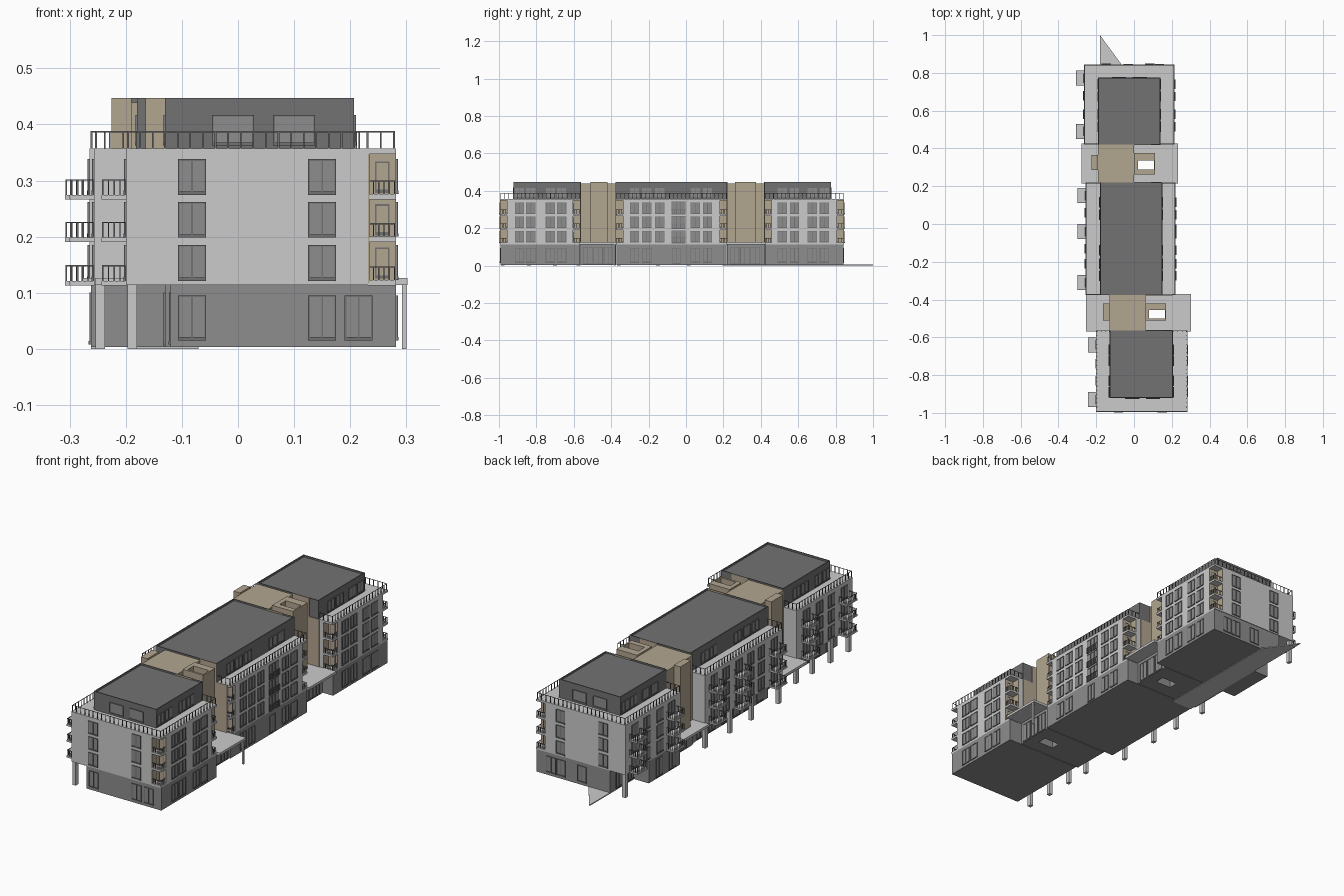
import bpy, bmesh
from collections import defaultdict

if "Cube" in bpy.data.objects:
    bpy.data.objects.remove(bpy.data.objects["Cube"])

parts = defaultdict(bmesh.new)


def prism(name, pts, z0, z1):
    bm = parts[name]
    f = bm.faces.new([bm.verts.new((x, y, z0)) for x, y in pts])
    top = bmesh.ops.extrude_face_region(bm, geom=[f])["geom"]
    for v in top:
        if isinstance(v, bmesh.types.BMVert):
            v.co.z = z1


def box(name, x0, x1, y0, y1, z0, z1):
    prism(name, [(x0, y0), (x1, y0), (x1, y1), (x0, y1)], z0, z1)


def ring(name, o, i, z0, z1):
    """Rectangular block o with a rectangular hole i, both (x0, x1, y0, y1)."""
    box(name, o[0], i[0], o[2], o[3], z0, z1)
    box(name, i[1], o[1], o[2], o[3], z0, z1)
    box(name, i[0], i[1], o[2], i[2], z0, z1)
    box(name, i[0], i[1], i[3], o[3], z0, z1)


def on_wall(name, axis, c, s, a0, a1, z0, z1, d):
    """Box lying on a wall at coordinate c, projecting d in direction s."""
    lo, hi = sorted((c - s * 0.001, c + s * d))
    if axis == 'x':
        box(name, lo, hi, a0, a1, z0, z1)
    else:
        box(name, a0, a1, lo, hi, z0, z1)


def window(axis, c, s, m, z0, z1, w=0.05, panes=2):
    a0, a1, t = m - w / 2, m + w / 2, 0.003
    on_wall("window_glass", axis, c, s, a0, a1, z0, z1, 0.001)
    for k in range(panes + 1):
        p = a0 + (w - t) * k / panes
        on_wall("window_frames", axis, c, s, p, p + t, z0, z1, 0.003)
    on_wall("window_frames", axis, c, s, a0, a1, z1 - t, z1, 0.003)
    on_wall("window_frames", axis, c, s, a0, a1, z0, z0 + 2 * t, 0.004)


def railing(name, pts, z, h, step, t=0.003):
    """Bars and a thin top rail along an axis-aligned path."""
    for (xa, ya), (xb, yb) in zip(pts, pts[1:]):
        n = max(1, round((abs(xb - xa) + abs(yb - ya)) / step))
        for k in range(n + 1):
            x, y = xa + (xb - xa) * k / n, ya + (yb - ya) * k / n
            box(name, x - t / 2, x + t / 2, y - t / 2, y + t / 2, z, z + h)
        box(name, min(xa, xb) - .001, max(xa, xb) + .001,
            min(ya, yb) - .001, max(ya, yb) + .001, z + h - 0.002, z + h)


G, R, T = 0.117, 0.357, 0.447          # ground top, terrace, roof
FLOORS = (0.119, 0.196, 0.272)         # upper floor levels
NX, NY = 0.05, 0.04                    # corner loggia size

# x0, x1, y0, y1, penthouse rectangle, ground west x,
# west balconies, west windows, east windows, column positions
SECTIONS = [
    (-0.20, 0.282, -0.995, -0.565, (-0.13, 0.207, -0.922, -0.565), -0.12,
     (-0.93, -0.64), (-0.83, -0.74), (-0.89, -0.83, -0.725, -0.665),
     (-0.98, -0.84, -0.70, -0.575)),
    (-0.257, 0.22, -0.375, 0.22, (-0.18, 0.15, -0.375, 0.22), -0.18,
     (-0.31, -0.04, 0.15), (-0.21, -0.13, 0.06),
     (-0.275, -0.21, -0.14, 0.05, 0.115), (-0.36, -0.15, 0.015, 0.205)),
    (-0.265, 0.215, 0.42, 0.845, (-0.19, 0.14, 0.42, 0.775), -0.18,
     (0.49, 0.772), (0.58, 0.68), (0.515, 0.58, 0.675, 0.74), (0.83,)),
]

for x0, x1, y0, y1, pent, gx, balc, wwin, ewin, cols in SECTIONS:
    # ground floor set back on the west behind columns
    box("ground_floor", gx, x1, y0 + .003, y1 - .003, 0.003, G - .003)
    for y in cols:
        box("columns", x0 + .003, x0 + .02, y - .01, y + .01, 0, G)
    # upper block with notched east corners
    xn, ya, yb = x1 - NX, y0 + NY, y1 - NY
    prism("upper_floors", [(x0, y0), (xn, y0), (xn, ya), (x1, ya), (x1, yb),
                           (xn, yb), (xn, y1), (x0, y1)], G - .003, R - .01)
    box("terrace_slab", x0, x1, y0, y1, R - .01, R)
    for ye, yi, s in ((y0, ya, -1), (y1, yb, 1)):
        lo, hi = sorted((ye, yi))
        # coloured loggia lining
        on_wall("loggia_lining", 'x', xn, 1, lo, hi, G, R - .01, 0.002)
        on_wall("loggia_lining", 'y', yi, s, xn, x1, G, R - .01, 0.002)
        for z in FLOORS:
            box("loggia_slabs", xn, x1, lo, hi, z - .006, z + .004)
            e = ye - s * .003
            railing("loggia_railings", [(xn, e), (x1 - .003, e), (x1 - .003, yi)],
                    z + .004, 0.024, 0.01, 0.002)
            window('y', yi, s, (xn + x1) / 2, z + .006, z + .062, 0.026, 1)
    # west balconies with doors, windows on both long sides
    for z in FLOORS:
        for y in balc:
            a, b, xo = y - .04, y + .04, x0 - 0.043
            box("balcony_slabs", xo, x0, a, b, z - .006, z + .002)
            railing("balcony_railings", [(x0, a + .002), (xo + .002, a + .002),
                    (xo + .002, b - .002), (x0, b - .002)], z + .002, 0.028, 0.01, 0.002)
            window('x', x0, -1, y, z + .002, z + .066)
        for y in wwin:
            window('x', x0, -1, y, z + .004, z + .066)
        for y in ewin:
            window('x', x1, 1, y, z + .004, z + .066)
    # ground floor windows
    for y in ewin[:2] + ewin[-2:]:
        window('x', x1, 1, y, .015, .095)
    for y in wwin + balc:
        window('x', gx, -1, y, .008, .1)
    # penthouse with sunken roof and parapet
    p0, p1, q0, q1 = pent
    box("penthouse", p0, p1, q0, q1, R, T - .008)
    ring("parapet", pent, (p0 + .005, p1 - .005, q0 + (.005 if y0 < -.9 else 0.0001),
                           q1 - (.005 if y1 > .8 else .0001)), T - .008, T)
    for y in ewin:
        window('x', p1, 1, y, R + .005, R + .06, 0.055)
        window('x', p0, -1, y, R + .005, R + .06, 0.055)
    # terrace railing
    i = .004
    west = [(p0, y0 + i), (x0 + i, y0 + i), (x0 + i, y1 - i), (p0, y1 - i)]
    east = [(p1, y0 + i), (x1 - i, y0 + i), (x1 - i, y1 - i), (p1, y1 - i)]
    for path in (west, east):
        railing("terrace_railings", path, R, 0.031, 0.022)
    if y0 < -.9:
        railing("terrace_railings", [(p0, y0 + i), (p1, y0 + i)], R, .031, .022)
    if y1 > .8:
        railing("terrace_railings", [(p0, y1 - i), (p1, y1 - i)], R, .031, .022)

# end walls: south and north windows
for axis_y, s, xs, gxs, px, py in (
        (-0.995, -1, (-0.082, 0.15), (-0.082, 0.15, 0.215), (-0.009, 0.1), -0.922),
        (0.845, 1, (-0.147, 0.083), (-0.03, 0.083, 0.135), (-0.08, 0.03), 0.775)):
    for x in xs:
        for z in FLOORS:
            window('y', axis_y, s, x, z + .002, z + .066)
    for x in gxs:
        window('y', axis_y - s * .003, s, x, .015, .095)
    for x in px:
        window('y', py, s, x, R + .005, R + .06, 0.075, 1)

# middle section: recessed balcony front and ground doors on the east
for z in FLOORS:
    window('x', 0.22, 1, -0.04, z, z + .07, 0.075, 3)
    railing("balcony_railings", [(0.225, -0.08), (0.225, 0.0)], z, .03, .01, .002)
window('x', 0.22, 1, -0.05, .008, .095, 0.045)

# closed ground floor wing in the north section and paving
box("ground_floor", -0.262, -0.18, 0.42, 0.66, 0.003, G - .003)
for y in (0.48, 0.58):
    window('x', -0.262, -1, y, .008, .1)
prism("paving", [(-0.18, 0.2), (-0.07, 0.2), (-0.07, 0.85), (-0.18, 1.0)], 0, 0.005)

# links: y0, y1, core west/east x, east tower, shaft hole, west tower y,
# ground east x, canopy west/east x
LINKS = [
    (-0.565, -0.375, -0.13, 0.06, (0.06, 0.17, -0.51, -0.42),
     (0.08, 0.163, -0.50, -0.455), (-0.51, -0.42), 0.215, (-0.255, 0.302)),
    (0.22, 0.42, -0.19, 0.0, (0.0, 0.112, 0.262, 0.375),
     (0.022, 0.105, 0.288, 0.335), (0.285, 0.365), 0.16, (-0.277, 0.232)),
]
for y0, y1, xw, xe, tower, hole, (w0, w1), ge, (cw, ce) in LINKS:
    ring("link_ground_floor", (xw, ge, y0, y1), hole, 0.003, G - .003)
    ring("link_canopy", (cw, ce, y0 - .005, y1 + .005), hole, G - .003, 0.126)
    box("link_core", xw, xe, y0, y1, 0.126, T - .008)
    box("link_core", xw - .035, xw, w0, w1, 0.126, T)
    ring("stair_tower", tower, hole, 0.126, T)
    for y, s in ((y0, 1), (y1, -1)):
        # coloured side walls facing the recess
        on_wall("link_side_walls", 'y', y, s, xe, xe + .145, 0.126, R, 0.003)
        on_wall("link_side_walls", 'y', y, s, xe, xe + .09, R, T, 0.003)
    for k in range(3):
        window('x', ge, 1, y0 + .04 + .055 * k, .006, .1)
    window('x', xw, -1, (y0 + y1) / 2, .006, .1, 0.1, 3)
box("canopy_post", 0.292, 0.3, -0.385, -0.377, 0, G)

# colours and object creation
TAN, DARK, MID = (0.45, 0.38, 0.28, 1), (0.17, 0.17, 0.17, 1), (0.27, 0.27, 0.27, 1)
COLOURS = {n: TAN for n in ("loggia_lining", "link_core", "stair_tower", "link_side_walls")}
COLOURS.update({n: DARK for n in ("penthouse", "parapet", "window_frames", "balcony_railings",
                                  "loggia_railings", "terrace_railings")})
COLOURS.update({n: MID for n in ("ground_floor", "link_ground_floor", "window_glass")})
for name, bm in parts.items():
    bmesh.ops.recalc_face_normals(bm, faces=bm.faces)
    me = bpy.data.meshes.new(name)
    bm.to_mesh(me)
    bm.free()
    ob = bpy.data.objects.new(name, me)
    bpy.context.collection.objects.link(ob)
    if name in COLOURS:
        mat = bpy.data.materials.new(name + "_colour")
        mat.diffuse_color = COLOURS[name]
        mat.use_nodes = True
        mat.node_tree.nodes["Principled BSDF"].inputs["Base Color"].default_value = mat.diffuse_color
        me.materials.append(mat)
